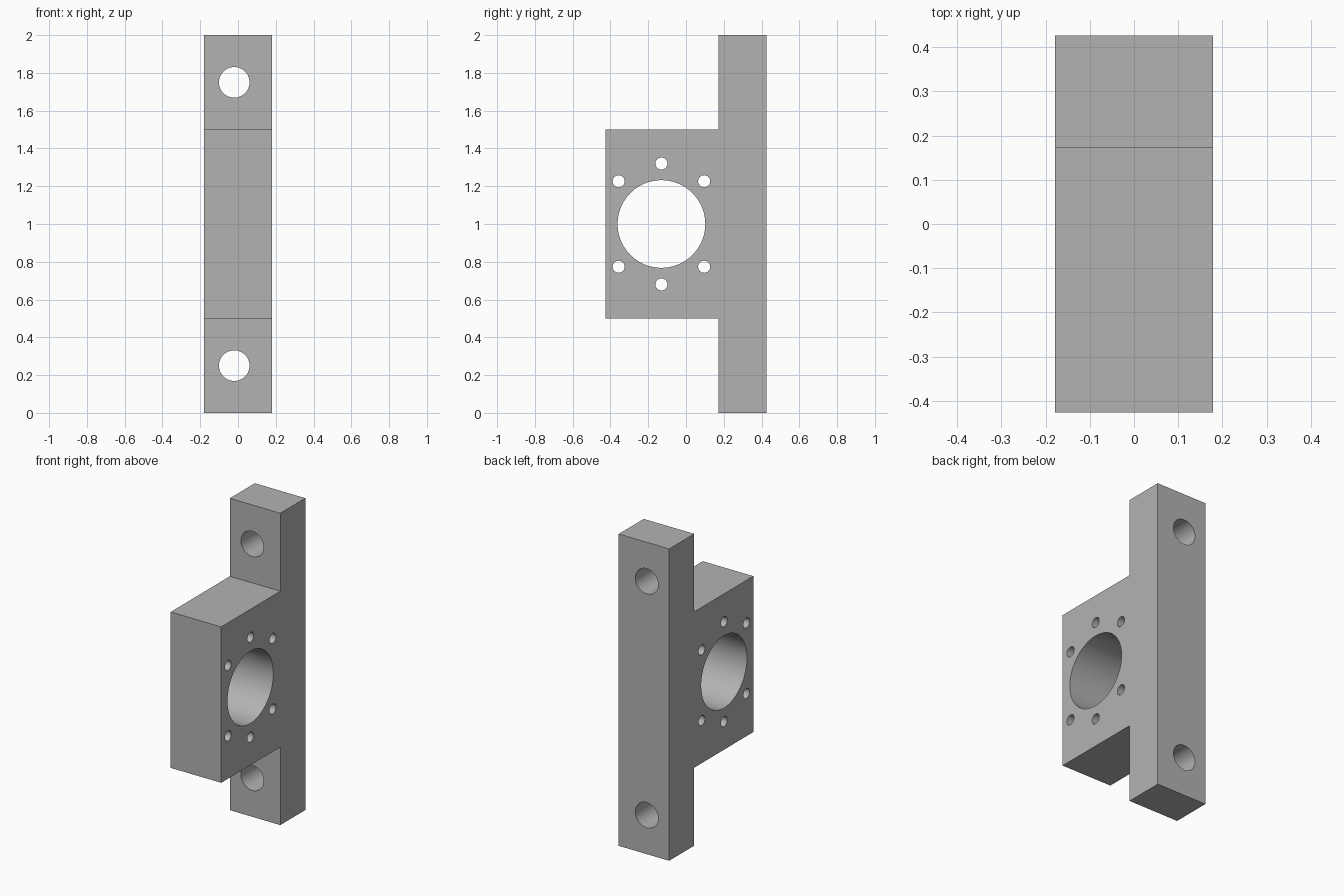
import bpy, bmesh
from math import radians, sin, cos, pi
from mathutils import Matrix, Vector

cube = bpy.data.objects.get("Cube")
if cube:
    bpy.data.objects.remove(cube, do_unlink=True)

HALF_WIDTH = 0.179
BORE = Vector((0, -0.13, 1.0))

# Single plain grey
grey = bpy.data.materials.new("plain grey")
grey.use_nodes = True
colour = (0.45, 0.45, 0.45, 1)
grey.diffuse_color = colour
grey.node_tree.nodes["Principled BSDF"].inputs["Base Color"].default_value = colour


def make_object(name, bm):
    bmesh.ops.recalc_face_normals(bm, faces=bm.faces)
    mesh = bpy.data.meshes.new(name)
    bm.to_mesh(mesh)
    bm.free()
    mesh.materials.append(grey)
    obj = bpy.data.objects.new(name, mesh)
    bpy.context.collection.objects.link(obj)
    return obj


def add_cutter(bm, centre, radius, axis, segments):
    turn = Matrix.Rotation(radians(90), 4, "Y" if axis == "X" else "X")
    bmesh.ops.create_cone(bm, cap_ends=True, segments=segments, radius1=radius,
                          radius2=radius, depth=1.5,
                          matrix=Matrix.Translation(centre) @ turn)


# Mounting bar and bearing block as one side profile, extruded across x
profile = [(0.426, 0), (0.426, 2), (0.173, 2), (0.173, 1.5),
           (-0.426, 1.5), (-0.426, 0.5), (0.173, 0.5), (0.173, 0)]
bm = bmesh.new()
side = bm.faces.new([bm.verts.new((-HALF_WIDTH, y, z)) for y, z in profile])
extruded = bmesh.ops.extrude_face_region(bm, geom=[side])["geom"]
bmesh.ops.translate(bm, vec=(2 * HALF_WIDTH, 0, 0),
                    verts=[v for v in extruded if isinstance(v, bmesh.types.BMVert)])
bracket = make_object("bearing_bracket", bm)

# Large bore with its ring of six screw holes, and two mounting holes
bm = bmesh.new()
add_cutter(bm, BORE, 0.232, "X", 96)
for degrees in (45, 90, 135, 225, 270, 315):
    a = radians(degrees)
    add_cutter(bm, BORE + 0.32 * Vector((0, cos(a), sin(a))), 0.032, "X", 32)
for z in (0.25, 1.75):
    add_cutter(bm, Vector((-0.02, 0.3, z)), 0.081, "Y", 48)
cutter = make_object("hole_cutter", bm)
cutter.hide_render = True

# Cut the holes, then discard the cutter
cut = bracket.modifiers.new("holes", "BOOLEAN")
cut.operation = "DIFFERENCE"
cut.solver = "EXACT"
cut.object = cutter
bpy.ops.object.select_all(action="DESELECT")
bracket.select_set(True)
bpy.context.view_layer.objects.active = bracket
bpy.ops.object.modifier_apply(modifier=cut.name)
bpy.data.objects.remove(cutter, do_unlink=True)
bpy.ops.object.shade_smooth_by_angle(angle=radians(30))
